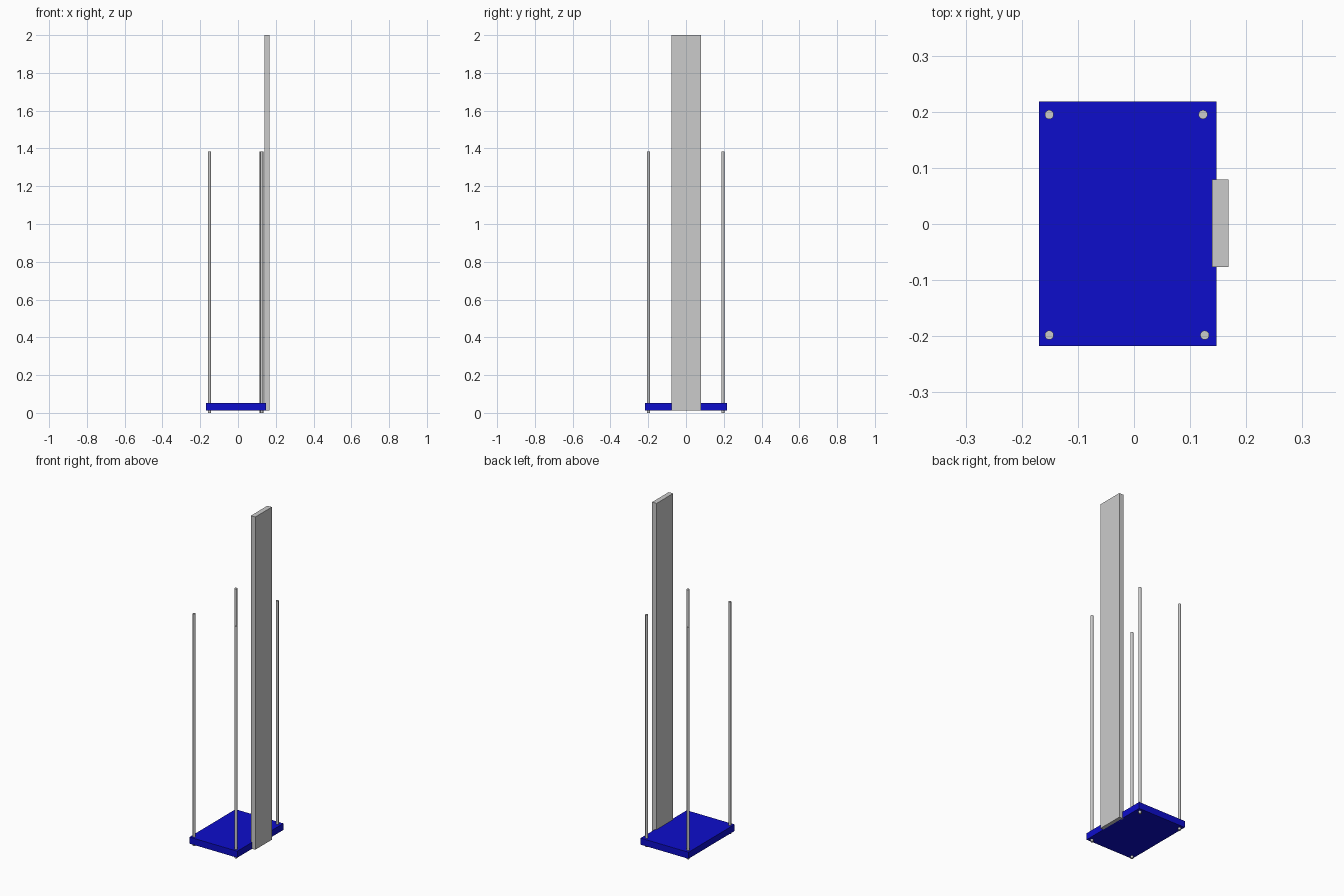
import bpy

if "Cube" in bpy.data.objects:
    bpy.data.objects.remove(bpy.data.objects["Cube"])

blue = bpy.data.materials.new("blue_paint")
blue.diffuse_color = (0.004, 0.004, 0.6, 1)
blue.use_nodes = True
blue.node_tree.nodes["Principled BSDF"].inputs["Base Color"].default_value = blue.diffuse_color


def box(name, lo, hi, mat=None):
    bpy.ops.mesh.primitive_cube_add(size=1, location=[(a + b) / 2 for a, b in zip(lo, hi)])
    ob = bpy.context.object
    ob.name = name
    ob.scale = [b - a for a, b in zip(lo, hi)]
    bpy.ops.object.transform_apply(location=False, rotation=False, scale=True)
    if mat:
        ob.data.materials.append(mat)
    return ob


def rod(name, x, y, radius=0.008, height=1.385):
    bpy.ops.mesh.primitive_cylinder_add(vertices=32, radius=radius, depth=height,
                                        location=(x, y, height / 2))
    bpy.context.object.name = name
    bpy.ops.object.shade_smooth_by_angle()


# Blue base plate
box("base_plate", (-0.169, -0.217, 0.013), (0.147, 0.218, 0.052), blue)

# Tall flat upright on the right edge
box("upright_column", (0.139, -0.077, 0.013), (0.168, 0.079, 2.0))

# Four thin corner rods, passing just through the plate
for name, x, y in (("rod_back_left", -0.151, 0.195), ("rod_back_right", 0.123, 0.195),
                   ("rod_front_left", -0.151, -0.198), ("rod_front_right", 0.126, -0.198)):
    rod(name, x, y)
